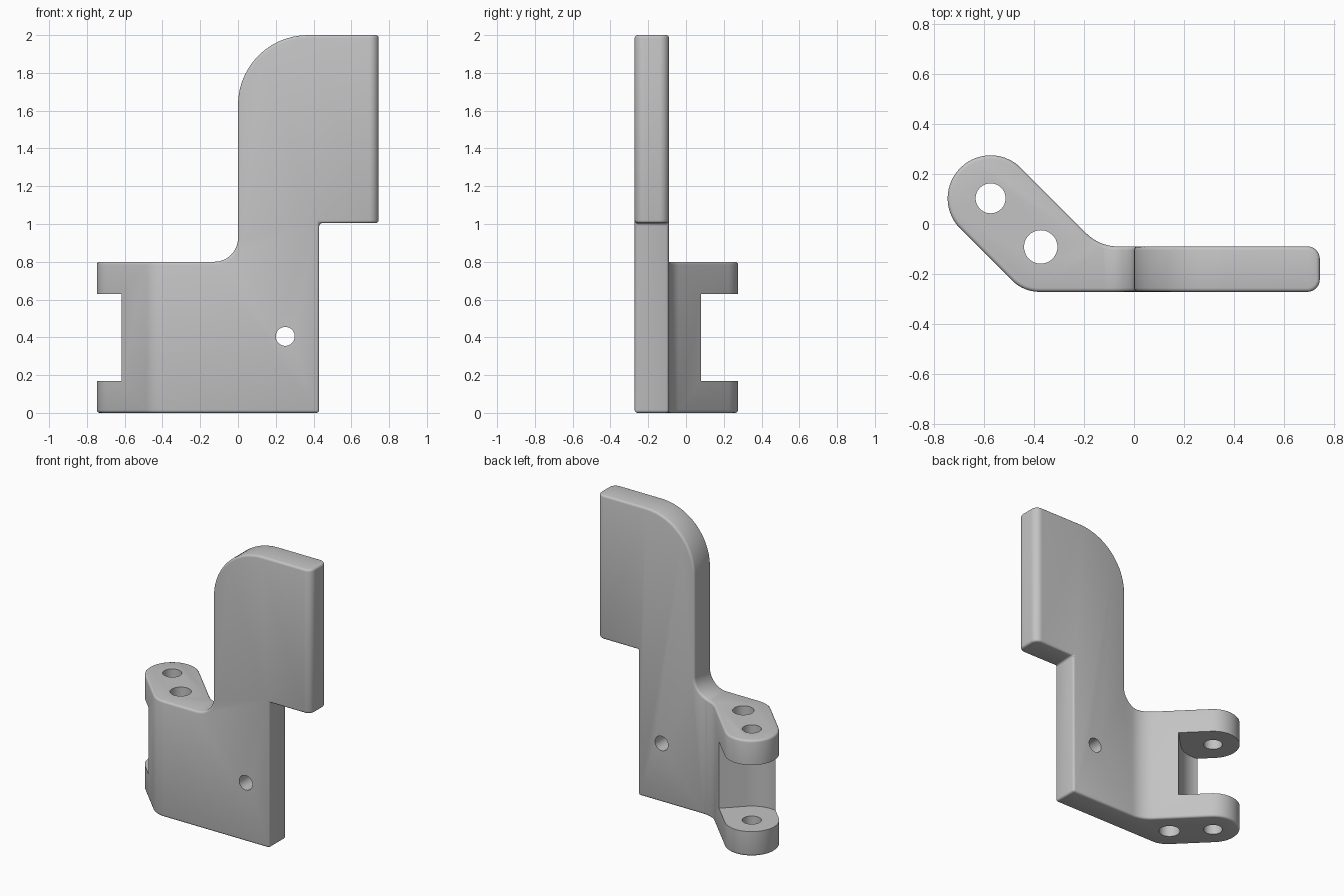
import bpy, bmesh, math
from mathutils import Vector

cube = bpy.data.objects.get("Cube")
if cube:
    bpy.data.objects.remove(cube, do_unlink=True)

metal = bpy.data.materials.new("plain_grey")
metal.use_nodes = True
GREY = (0.55, 0.55, 0.55, 1)
metal.diffuse_color = GREY
metal.node_tree.nodes["Principled BSDF"].inputs["Base Color"].default_value = GREY


def rounded(corners, steps=14):
    """Turn (x, y, radius) corners into an outline with filleted corners."""
    out = []
    for i, (x, y, r) in enumerate(corners):
        p = Vector((x, y))
        if r == 0:
            out.append(p)
            continue
        u = (Vector(corners[i - 1][:2]) - p).normalized()
        v = (Vector(corners[(i + 1) % len(corners)][:2]) - p).normalized()
        half = u.angle(v) / 2
        to_centre = (u + v).normalized() / math.sin(half)
        a = u / math.tan(half) - to_centre
        b = v / math.tan(half) - to_centre
        for k in range(steps + 1):
            t = k / steps * (math.pi - 2 * half)
            spoke = (a * math.sin(math.pi - 2 * half - t) + b * math.sin(t)) / math.sin(2 * half)
            out.append(p + (to_centre + spoke) * r)
    return out


def prism(name, outline, start, depth, upright=False):
    """Extrude an outline along z, or along y when upright."""
    bm = bmesh.new()
    place = (lambda p: (p.x, start, p.y)) if upright else (lambda p: (p.x, p.y, start))
    face = bm.faces.new([bm.verts.new(place(p)) for p in outline])
    ext = bmesh.ops.extrude_face_region(bm, geom=[face], use_keep_orig=True)
    moved = [g for g in ext["geom"] if isinstance(g, bmesh.types.BMVert)]
    bmesh.ops.translate(bm, verts=moved, vec=(0, depth, 0) if upright else (0, 0, depth))
    bmesh.ops.recalc_face_normals(bm, faces=bm.faces)
    mesh = bpy.data.meshes.new(name)
    bm.to_mesh(mesh)
    bm.free()
    mesh.materials.append(metal)
    obj = bpy.data.objects.new(name, mesh)
    bpy.context.collection.objects.link(obj)
    return obj


def circle(x, y, r, n=48):
    return [Vector((x + r * math.cos(math.tau * k / n), y + r * math.sin(math.tau * k / n)))
            for k in range(n)]


def apply(obj, mod):
    bpy.context.view_layer.objects.active = obj
    bpy.ops.object.modifier_apply(modifier=mod.name)


def combine(obj, tool, operation="DIFFERENCE"):
    tool.hide_render = True
    mod = obj.modifiers.new("combine", "BOOLEAN")
    mod.operation, mod.object, mod.solver = operation, tool, "EXACT"
    apply(obj, mod)
    bpy.data.objects.remove(tool, do_unlink=True)


PIN = Vector((-0.575, 0.103))
ALONG = Vector((1, -1)).normalized()    # from the pin towards the plate
ACROSS = Vector((1, 1)).normalized()
ARM = 0.172                             # half width of the angled arm


def arm_point(a, b):
    return PIN + ALONG * a + ACROSS * b


# Plan outline: straight plate bent into an angled arm with a round end
FRONT, BACK, END = -0.272, -0.09, 0.745
outer, inner = arm_point(-ARM, -ARM), arm_point(-ARM, ARM)
plan = rounded([
    (outer.x, outer.y, ARM - 0.001),
    (outer.x + outer.y - FRONT, FRONT, 0.155),
    (END, FRONT, 0.05),
    (END, BACK, 0.05),
    (inner.x + inner.y - BACK, BACK, 0.18),
    (inner.x, inner.y, ARM - 0.001),
])
bracket = prism("hinge_bracket", plan, -0.1, 2.2)

# Front silhouette: low base, tall offset blade
silhouette = rounded([
    (-0.9, 0, 0), (0.43, 0, 0), (0.43, 1.005, 0), (0.9, 1.005, 0),
    (0.9, 2, 0), (0, 2, 0.37), (0, 0.8, 0.125), (-0.9, 0.8, 0),
])
combine(bracket, prism("silhouette_tool", silhouette, -1, 2, True), "INTERSECT")

# Softened outer edges
bevel = bracket.modifiers.new("soft_edges", "BEVEL")
bevel.width, bevel.segments = 0.015, 3
bevel.limit_method, bevel.angle_limit = "ANGLE", math.radians(40)
bevel.use_clamp_overlap = False
apply(bracket, bevel)

# Knuckle gap between the two ears: rounded on one side, flat stop on the other
R = 0.207
gap = rounded([(-0.4, -R, 0), (R, -R, R), (R, 0.4, 0), (-0.4, 0.4, 0)])
combine(bracket, prism("gap_tool", [arm_point(p.x, p.y) for p in gap], 0.17, 0.46))

# Pin hole, second vertical hole and screw hole
combine(bracket, prism("pin_hole_tool", circle(PIN.x, PIN.y, 0.06), -0.5, 2))
combine(bracket, prism("vertical_hole_tool", circle(-0.374, -0.092, 0.067), -0.5, 2))
combine(bracket, prism("screw_hole_tool", circle(0.25, 0.405, 0.05), -1, 2, True))

bpy.ops.object.select_all(action="DESELECT")
bracket.select_set(True)
bpy.context.view_layer.objects.active = bracket
bpy.ops.object.shade_smooth_by_angle(angle=math.radians(35))
